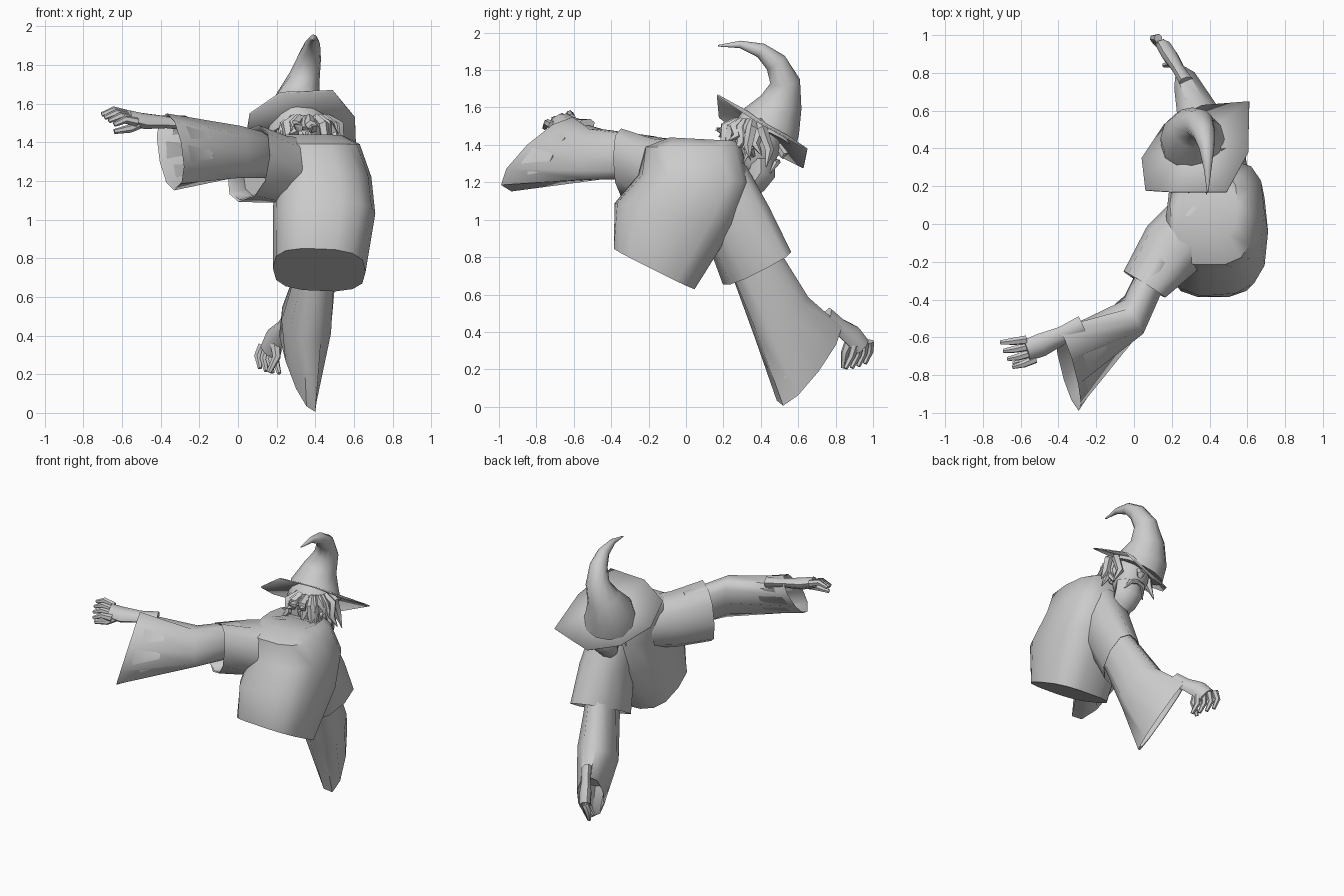
import bpy, math, random
from math import cos, sin, pi, radians
from mathutils import Vector as V

random.seed(4)
old = bpy.data.objects.get("Cube")
if old:
    bpy.data.objects.remove(old, do_unlink=True)

grey = bpy.data.materials.new("plain_grey")
grey.use_nodes = True
grey.diffuse_color = (0.6, 0.6, 0.6, 1)
grey.node_tree.nodes["Principled BSDF"].inputs["Base Color"].default_value = (0.6, 0.6, 0.6, 1)


def finish(name, verts, faces, angle=50):
    mesh = bpy.data.meshes.new(name)
    mesh.from_pydata(verts, [], faces)
    mesh.materials.append(grey)
    ob = bpy.data.objects.new(name, mesh)
    bpy.context.collection.objects.link(ob)
    bpy.ops.object.select_all(action="DESELECT")
    ob.select_set(True)
    bpy.context.view_layer.objects.active = ob
    bpy.ops.object.mode_set(mode="EDIT")
    bpy.ops.mesh.select_all(action="SELECT")
    bpy.ops.mesh.normals_make_consistent(inside=False)
    bpy.ops.object.mode_set(mode="OBJECT")
    bpy.ops.object.shade_smooth_by_angle(angle=radians(angle))
    return ob


def loft(name, rings, n=10, power=1.0, hollow=False):
    """Skin rings of (centre, half axis, half axis); hollow folds the last ring inward."""
    rings = [tuple(V(p) for p in r) for r in rings]
    if hollow:
        before, last = rings[-2:]
        for depth, size in ((.02, .95), (.5, .85)):
            c, u, v = (a.lerp(b, depth) for a, b in zip(last, before))
            rings.append((c, u * size, v * size))
    bend = lambda t: math.copysign(abs(t) ** power, t)
    verts = [c + u * bend(cos(2 * pi * i / n)) + v * bend(sin(2 * pi * i / n))
             for c, u, v in rings for i in range(n)]
    faces = [(k * n + i, k * n + (i + 1) % n, (k + 1) * n + (i + 1) % n, (k + 1) * n + i)
             for k in range(len(rings) - 1) for i in range(n)]
    faces += [tuple(range(n)), tuple(range(len(verts) - n, len(verts)))]
    return finish(name, verts, faces)


def tube(name, path, radii, n=6, side=(1, 0, 0), flat=1.0):
    """Tapered tube along a path; side is the wide direction."""
    path = [V(p) for p in path]
    rings = []
    for i, p in enumerate(path):
        t = (path[min(i + 1, len(path) - 1)] - path[max(i - 1, 0)]).normalized()
        v = t.cross(V(side)).normalized()
        rings.append((p, v.cross(t) * radii[i], v * radii[i] * flat))
    return loft(name, rings, n)


# Robe body, from collar to the closed slanting hem
loft("robe_body", [
    ((.36, .27, 1.36), (.10, 0, 0), (0, .10, -.04)),
    ((.37, .10, 1.43), (.18, 0, 0), (0, .19, -.01)),
    ((.40, .04, 1.39), (.23, 0, 0), (0, .26, 0)),
    ((.44, .04, 1.22), (.25, .03, 0), (0, .29, -.02)),
    ((.445, -.06, 1.03), (.265, .02, 0), (0, .32, -.06)),
    ((.42, -.17, .74), (.24, 0, -.01), (0, .22, -.11))], 14, .7)

# Wide cape sleeves over the shoulders
loft("back_cape_sleeve", [
    ((.36, .04, 1.26), (.10, -.14, 0), (0, 0, .16)),
    ((.20, -.13, 1.26), (.13, -.12, 0), (0, 0, .18)),
    ((.055, -.32, 1.29), (.11, -.07, .04), (.01, 0, .19))], 10, .8, True)
loft("front_cape_sleeve", [
    ((.43, .18, 1.24), (.15, .02, 0), (0, .14, .05)),
    ((.45, .27, 1.0), (.15, .03, 0), (0, .17, .07)),
    ((.425, .38, .74), (.14, .05, 0), (.03, .17, .09))], 10, .8, True)

# Long flared sleeves
loft("back_arm_sleeve", [
    ((.14, -.18, 1.33), (.06, -.06, 0), (0, 0, .12)),
    ((0, -.48, 1.35), (.05, -.10, 0), (0, 0, .14)),
    ((-.35, -.77, 1.35), (.055, -.08, .05), (-.04, .2, .19))], 10, .9, True)
loft("front_arm_sleeve", [
    ((.43, .33, .86), (.09, 0, 0), (0, .13, .05)),
    ((.355, .51, .48), (.13, .03, 0), (-.03, .14, .11)),
    ((.31, .66, .23), (.065, .05, -.04), (-.07, .165, .22))], 10, .9, True)


def hand(name, wrist, palm, knuckles, spread, reach, curl, thumb):
    """Forearm and palm, four curled fingers and a thumb."""
    wrist, palm, knuckles, spread, reach, curl = map(V, (wrist, palm, knuckles, spread, reach, curl))
    tube(name + "_palm", [wrist - (palm - wrist), wrist, palm, knuckles],
         [.06, .05, .065, .06], 8, spread, .62)
    for i in range(4):
        s = (i - 1.5) / 1.5
        base = knuckles + spread * s - reach * .3
        mid = base + reach * (1 - .12 * abs(s)) + spread * s * .2
        tube(f"{name}_finger_{i + 1}", [base, mid, mid + curl + spread * s * .1],
             [.024, .02, .012], 6, spread)
    tube(name + "_thumb", [palm, *thumb], [.032, .022, .013], 6, spread)


hand("back_hand", (-.38, -.59, 1.505), (-.49, -.64, 1.51), (-.57, -.67, 1.53),
     (.025, -.05, -.02), (-.075, -.02, .02), (-.06, -.01, -.025),
     [(-.56, -.72, 1.47), (-.64, -.74, 1.455)])
hand("front_hand", (.235, .82, .43), (.19, .89, .38), (.16, .94, .32),
     (-.038, .04, .01), (-.02, -.01, -.065), (.015, -.03, -.065),
     [(.20, .85, .29), (.16, .84, .21)])

# Head, nose, ears, moustache and beard
tube("head", [(.37, .36, 1.24), (.37, .37, 1.28), (.36, .38, 1.38), (.35, .38, 1.48), (.34, .38, 1.53)],
     [.05, .09, .125, .13, .08], 12)
tube("nose", [(.37, .48, 1.42), (.38, .525, 1.35), (.38, .51, 1.33)], [.015, .026, .012])
for s in (-1, 1):
    tube("ear", [(.36 + s * .11, .36, 1.34), (.36 + s * .14, .34, 1.38), (.36 + s * .135, .33, 1.42)],
         [.012, .025, .01])
    tube("moustache", [(.38, .49, 1.31), (.38 + s * .05, .48, 1.30), (.38 + s * .08, .45, 1.25)],
         [.016, .018, .004])
tube("beard", [(.38, .40, 1.32), (.385, .40, 1.25), (.39, .36, 1.19), (.40, .33, 1.13)],
     [.10, .105, .09, .05], 8, flat=.75)

# Loose hair strands around the back and sides of the head
for row in range(2):
    for i in range(14):
        a = pi * (.92 + 1.16 * i / 13) + random.uniform(-.1, .1)
        d = V((cos(a), sin(a), 0))
        out = random.uniform(.17, .24) - .02 * row
        c = V((.355, .37, 0))
        sway = V((-d.y, d.x, 0)) * random.uniform(-.04, .04)
        low = random.uniform(1.26, 1.37) + .1 * max(0, -d.y) + .03 * row
        tube("hair_strand", [c + d * .10 + V((0, 0, 1.53)), c + d * (out - .05) + V((0, 0, 1.49)),
                             c + d * (out - .04) + sway + V((0, 0, (low + 1.46) / 2)),
                             c + d * out + sway * .3 + V((0, 0, low))],
             [.02, .03, .025, .003], 5, d)

# Hat brim, a tilted and bent polygon
edge = [(.06, .18, 1.55), (.22, .17, 1.66), (.49, .17, 1.67), (.605, .38, 1.53),
        (.61, .65, 1.38), (.36, .63, 1.28), (.16, .53, 1.33), (.04, .35, 1.43)]
brim = finish("hat_brim", edge + [(.32, .44, 1.52)], [(i, (i + 1) % 8, 8) for i in range(8)])
solid = brim.modifiers.new("thickness", "SOLIDIFY")
solid.thickness = .008

# Curled hat crown
tube("hat_crown", [(.32, .42, 1.44), (.30, .46, 1.53), (.31, .51, 1.63), (.345, .53, 1.74), (.37, .48, 1.84),
                   (.385, .40, 1.905), (.39, .29, 1.937), (.39, .17, 1.93)],
     [.18, .16, .113, .08, .06, .04, .02, .004], 12)
